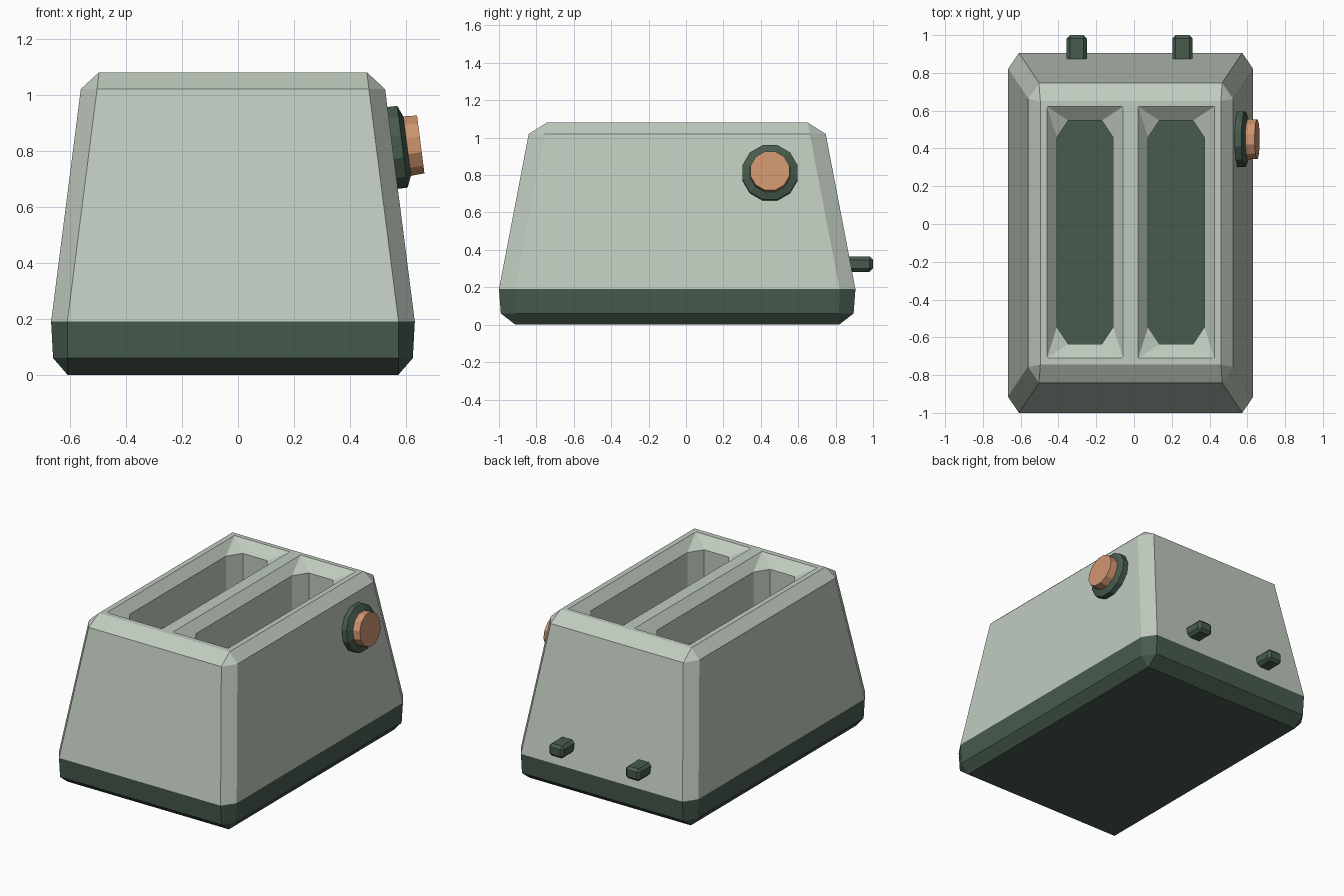
import bpy, bmesh, math
from mathutils import Matrix

if "Cube" in bpy.data.objects:
    bpy.data.objects.remove(bpy.data.objects["Cube"])

CX, CY = -0.018, -0.047


def material(name, rgb):
    m = bpy.data.materials.new(name)
    m.diffuse_color = (*rgb, 1)
    m.use_nodes = True
    m.node_tree.nodes["Principled BSDF"].inputs["Base Color"].default_value = m.diffuse_color
    return m


SAGE = material("sage", (0.53, 0.60, 0.52))
GREEN = material("dark_green", (0.063, 0.105, 0.076))
COPPER = material("copper", (0.62, 0.30, 0.16))


def finish(name, bm, mat):
    bmesh.ops.remove_doubles(bm, verts=bm.verts, dist=1e-5)
    bmesh.ops.recalc_face_normals(bm, faces=bm.faces)
    me = bpy.data.meshes.new(name)
    bm.to_mesh(me)
    bm.free()
    me.materials.append(mat)
    ob = bpy.data.objects.new(name, me)
    bpy.context.collection.objects.link(ob)
    return ob


def skin(bm, rings):
    """Join closed point rings into a capped solid."""
    rows = [[bm.verts.new(p) for p in r] for r in rings]
    n = len(rows[0])
    for a, b in zip(rows, rows[1:]):
        for i in range(n):
            j = (i + 1) % n
            bm.faces.new((a[i], a[j], b[j], b[i]))
    bm.faces.new(rows[0][::-1])
    bm.faces.new(rows[-1])


def octagon(cx, cy, hx, hy, tx, ty, z):
    """Rectangle with corners cut by tx, ty (0 gives a plain rectangle)."""
    pts = [(hx, -hy + ty), (hx, hy - ty), (hx - tx, hy), (-hx + tx, hy),
           (-hx, hy - ty), (-hx, -hy + ty), (-hx + tx, -hy), (hx - tx, -hy)]
    return [(cx + x, cy + y, z) for x, y in pts]


def block(name, mat, cx, cy, levels):
    bm = bmesh.new()
    skin(bm, [octagon(cx, cy, *lv) for lv in levels])
    return finish(name, bm, mat)


# base with chamfered underside
block("base", GREEN, CX, CY, [
    (0.59, 0.865, 0, 0, 0.0),
    (0.642, 0.943, 0.052, 0.078, 0.06),
    (0.649, 0.953, 0.058, 0.085, 0.19)])

# tapered body with chamfered edges
body = block("body", SAGE, CX, CY, [
    (0.649, 0.953, 0.058, 0.085, 0.19),
    (0.543, 0.794, 0.058, 0.085, 1.02),
    (0.478, 0.698, 0, 0, 1.08)])

# two slots with flared rims, open down to the base
for side in (-1, 1):
    cut = block("slot_cutter", SAGE, CX + side * 0.2415, -0.044, [
        (0.149, 0.592, 0.06, 0.09, 0.15),
        (0.149, 0.592, 0.06, 0.09, 1.02),
        (0.2015, 0.666, 0, 0, 1.08),
        (0.2015, 0.666, 0, 0, 1.2)])
    cut.hide_render = True
    mod = body.modifiers.new("slot", 'BOOLEAN')
    mod.operation = 'DIFFERENCE'
    mod.solver = 'EXACT'
    mod.object = cut
    bpy.context.view_layer.objects.active = body
    bpy.ops.object.modifier_apply(modifier=mod.name)
    bpy.data.objects.remove(cut)


# dial on the right wall, tilted to match it
def turned(name, mat, profile):
    bm = bmesh.new()
    n = 12
    k = 1 / math.cos(math.pi / n)
    ang = [2 * math.pi * (i + 0.5) / n for i in range(n)]
    skin(bm, [[(h, r * k * math.cos(a), r * k * math.sin(a)) for a in ang]
              for r, h in profile])
    tilt = math.atan2(0.106, 0.83)
    bm.transform(Matrix.Translation((0.553, 0.449, 0.81)) @ Matrix.Rotation(-tilt, 4, 'Y'))
    return finish(name, bm, mat)


turned("dial_ring", GREEN, [(0.147, -0.02), (0.147, 0.034), (0.095, 0.056)])
turned("dial_cap", COPPER, [(0.107, 0.05), (0.104, 0.10)])

# two pegs on the back
for side, name in ((-1, "left_back_peg"), (1, "right_back_peg")):
    bm = bmesh.new()
    bmesh.ops.create_cube(bm, size=1, matrix=Matrix.Translation((-0.023 + side * 0.28, 0.91, 0.324))
                          @ Matrix.Diagonal((0.108, 0.18, 0.082, 1)))
    bmesh.ops.bevel(bm, geom=bm.edges[:], offset=0.018, segments=1, affect='EDGES')
    finish(name, bm, GREEN)
